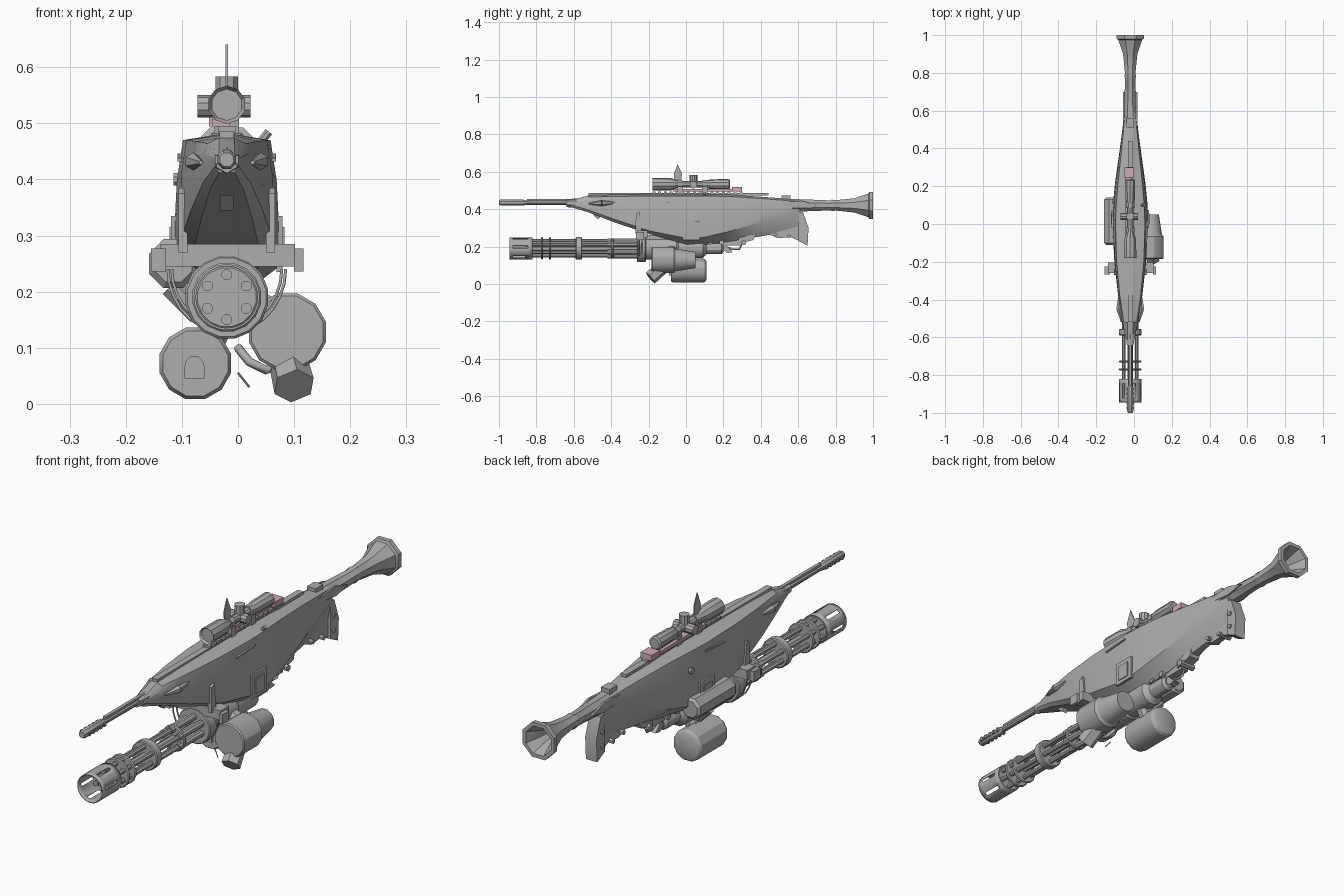
import bpy, bmesh, math
from mathutils import Vector

cube = bpy.data.objects.get("Cube")
if cube:
    bpy.data.objects.remove(cube, do_unlink=True)

CX = -0.02      # centre line of the weapon
GZ = 0.19       # height of the rotary gun axis
SZ = 0.533      # height of the scope axis


def material(name, rgb):
    m = bpy.data.materials.new(name)
    m.use_nodes = True
    color = (*rgb, 1)
    m.diffuse_color = color
    m.node_tree.nodes["Principled BSDF"].inputs["Base Color"].default_value = color
    return m


GREY = material("steel grey", (0.42, 0.42, 0.42))
PINK = material("pale pink", (0.62, 0.40, 0.48))


def finish(name, bm, mat=GREY, angle=30):
    bmesh.ops.recalc_face_normals(bm, faces=bm.faces)
    mesh = bpy.data.meshes.new(name)
    bm.to_mesh(mesh)
    bm.free()
    ob = bpy.data.objects.new(name, mesh)
    bpy.context.collection.objects.link(ob)
    mesh.materials.append(mat)
    bpy.ops.object.select_all(action="DESELECT")
    ob.select_set(True)
    bpy.context.view_layer.objects.active = ob
    bpy.ops.object.shade_smooth_by_angle(angle=math.radians(angle))
    return ob


def loft(name, rings, mat=GREY, closed=True, angle=30):
    """Skin a list of equal rings of points; cap the two ends."""
    bm = bmesh.new()
    rows = [[bm.verts.new(p) for p in ring] for ring in rings]
    n = len(rows[0])
    for a, b in zip(rows, rows[1:]):
        for i in range(n):
            j = (i + 1) % n
            bm.faces.new((a[i], a[j], b[j], b[i]))
    if closed:
        bm.faces.new(rows[0])
        bm.faces.new(rows[-1])
    return finish(name, bm, mat, angle)


def lathe(name, profile, x=CX, z=GZ, sides=12, closed=True, mat=GREY):
    """Turn (y, radius) pairs round an axis along y."""
    turn = [(i + 0.5) * math.tau / sides for i in range(sides)]
    return loft(name, [[(x + r * math.cos(t), y, z + r * math.sin(t)) for t in turn]
                       for y, r in profile], mat, closed)


def rod(name, p0, p1, r0, r1=None, sides=8, mat=GREY):
    p0, p1 = Vector(p0), Vector(p1)
    q = (p1 - p0).to_track_quat("Z", "Y")
    turn = [(i + 0.5) * math.tau / sides for i in range(sides)]
    return loft(name, [[p + q @ Vector((r * math.cos(t), r * math.sin(t), 0)) for t in turn]
                       for p, r in ((p0, r0), (p1, r0 if r1 is None else r1))], mat)


def box(name, x0, x1, y0, y1, z0, z1, mat=GREY):
    return loft(name, [[(x0, y, z0), (x1, y, z0), (x1, y, z1), (x0, y, z1)]
                       for y in (y0, y1)], mat)


def plate(name, outline, x, half, mat=GREY):
    """Extrude a (y, z) outline across x."""
    return loft(name, [[(x + s * half, y, z) for y, z in outline] for s in (-1, 1)], mat)


def tube(name, points, radius):
    curve = bpy.data.curves.new(name, "CURVE")
    curve.dimensions = "3D"
    curve.bevel_depth = radius
    curve.bevel_resolution = 1
    spline = curve.splines.new("POLY")
    spline.points.add(len(points) - 1)
    for sp, p in zip(spline.points, points):
        sp.co = (*p, 1)
    ob = bpy.data.objects.new(name, curve)
    curve.materials.append(GREY)
    bpy.context.collection.objects.link(ob)
    return ob


# Hull: y, top z, shoulder half width, widest half width, crease z, keel z, keel half width
stations = [(-.62, .445, .014, .020, .425, .412, .014),
            (-.52, .474, .034, .042, .395, .382, .030),
            (-.38, .478, .055, .064, .345, .328, .046),
            (-.20, .480, .072, .084, .285, .268, .060),
            (0.0, .480, .078, .094, .245, .212, .050),
            (.10, .480, .074, .092, .250, .210, .030),
            (.22, .478, .064, .080, .278, .225, .020),
            (.42, .465, .043, .052, .335, .258, .014),
            (.61, .450, .024, .028, .388, .290, .010)]
rings = []
for y, top, ws, wm, zc, zk, wk in stations:
    d = top - zc
    side = [(wk, zk), (wm, zc), (wm * .99, zc + d * .3), ((wm + ws) / 2 + .003, zc + d * .65),
            (ws, top - .01), (.014, top)]
    rings.append([(CX + w, y, z) for w, z in side] + [(CX - w, y, z) for w, z in reversed(side)])
loft("hull", rings, angle=28)

# Hull details, both sides
for s, label in ((1, "left"), (-1, "right")):
    rod(f"{label}_nose_vent_front", (CX + s * .046, -.52, .43), (CX + s * .060, -.45, .432), .004, .016, 6)
    rod(f"{label}_nose_vent_back", (CX + s * .060, -.45, .432), (CX + s * .058, -.37, .434), .016, .003, 6)
    plate(f"{label}_hull_strip", [(-.10, .432), (.02, .440), (.02, .446), (-.10, .438)], CX + s * .082, .006)
    plate(f"{label}_lug", [(-.27, .27), (-.235, .27), (-.25, .385), (-.268, .375)], CX + s * .078, .008)
    x = CX + s * .094
    box(f"{label}_hatch", x - .005, x + .005, -.02, .075, .235, .335)
    box(f"{label}_hatch_lid", x - .008, x + .009, 0, .055, .25, .315)
    plate(f"{label}_tail_fin", [(.40, .43), (.62, .405), (.70, .42), (.62, .445)], CX + s * .034, .004)
rod("side_stud", (CX - .07, .12, .40), (CX - .095, .12, .40), .012)
rod("top_stud", (.035, .1, .46), (.055, .1, .485), .008)
rod("nose_lamp", (CX, -.64, .432), (CX, -.55, .432), .021, .028, 6)
plate("nose_scoop", [(-.50, .372), (-.47, .345), (-.45, .37)], CX, .012)

# Upper barrel and muzzle brake
rod("upper_barrel", (CX, -.99, .435), (CX, -.58, .435), .011, .014, 10)
lathe("muzzle_brake", [(-1, .013), (-.99, .018), (-.87, .017), (-.85, .011)], z=.435, sides=8)
for i in range(5):
    y = -.98 + i * .025
    box("brake_port", CX - .021, CX + .021, y, y + .012, .427, .443)
box("barrel_rail", CX - .007, CX + .007, -.85, -.56, .443, .454)

# Rear exhaust: tapering tube and open eight-sided bell
lathe("exhaust_bell", [(.42, .043), (.60, .036), (.77, .029), (.78, .033), (.80, .030), (.90, .041),
                       (.975, .068), (.98, .078), (1, .078), (1, .062), (.93, .030), (.80, .018)],
      z=.42, sides=8)
box("exhaust_clamp", CX - .02, CX + .02, .51, .56, .44, .472)

# Tail block and its brackets
plate("tail_bracket", [(.42, .275), (.49, .245), (.56, .25), (.62, .225), (.62, .34), (.45, .31)], CX, .014)
plate("tail_pad", [(.60, .23), (.65, .205), (.655, .30), (.625, .385), (.60, .385)], CX, .026)
for y, z in ((.48, .265), (.55, .255), (.62, .26), (.62, .32)):
    rod("tail_bolt", (CX - .032, y, z), (CX + .032, y, z), .010, sides=6)

# Top rail, pink insert and scope
box("top_rail", CX - .013, CX + .013, -.52, .44, .474, .486)
for i in range(16):
    y = -.18 + i * .031
    box("rail_tooth", CX - .016, CX + .016, y, y + .016, .484, .495)
box("pink_rail", CX - .026, CX + .005, -.07, .30, .494, .508, PINK)
box("pink_sight", CX - .032, CX + .020, .245, .30, .494, .518, PINK)
lathe("scope", [(-.17, .028), (-.18, .034), (-.08, .033), (-.04, .018), (.10, .018), (.13, .026),
                (.23, .028), (.235, .022)], z=SZ, sides=10)
rod("scope_turret_top", (CX, .04, SZ), (CX, .04, .583), .021, sides=10)
rod("scope_turret_sides", (CX - .052, .04, SZ - .003), (CX + .042, .04, SZ - .003), .020, sides=10)
for y in (-.03, .10):
    lathe("scope_ring", [(y - .012, .024), (y + .012, .024)], z=SZ, sides=8)
    box("scope_foot", CX - .022, CX + .022, y - .015, y + .015, .482, .52)
plate("blade_fin", [(-.06, .55), (-.066, .585), (-.045, .64), (-.022, .59), (-.025, .55)], CX, .002)

# Rotary gun: slotted shroud
bm = bmesh.new()
N = 24
rows = [[bm.verts.new((CX + .059 * math.cos(i * math.tau / N), y, GZ + .059 * math.sin(i * math.tau / N)))
         for i in range(N)] for y in (-.945, -.925, -.845, -.82)]
for k in range(3):
    for i in range(N):
        if k != 1 or i % 4:
            j = (i + 1) % N
            bm.faces.new((rows[k][i], rows[k][j], rows[k + 1][j], rows[k + 1][i]))
shroud = finish("gun_shroud", bm)
shroud.modifiers.new("wall", "SOLIDIFY").thickness = .004

# Barrels, clamps and spindle
for i in range(6):
    a = math.pi / 2 + i * math.tau / 6
    x, z = CX + .040 * math.cos(a), GZ + .040 * math.sin(a)
    rod("gun_barrel", (x, -.86, z), (x, -.2, z), .010, sides=8)
    rod("barrel_sleeve", (x, -.42, z), (x, -.2, z), .014, sides=8)
rod("gun_spindle", (CX, -.83, GZ), (CX, -.2, GZ), .016, sides=6)
for y0, y1, r in ((-.835, -.82, .057), (-.775, -.765, .062), (-.733, -.723, .062), (-.59, -.555, .061),
                  (-.40, -.385, .054), (-.262, -.215, .075)):
    lathe("barrel_clamp", [(y0, r - .004), (y0 + .004, r), (y1 - .004, r), (y1, r - .004)], sides=16)
lathe("gun_receiver", [(-.22, .062), (-.05, .062), (-.04, .054), (.09, .054), (.11, .032), (.19, .032),
                       (.20, .02)], sides=12)

# Gun mount under the hull
box("mount_crossbar", -.138, .102, -.26, -.205, .245, .285)
for x0, x1 in ((-.155, -.128), (.10, .117)):
    box("mount_end", x0, x1, -.268, -.225, .236, .277)
box("mount_spine", CX - .035, CX + .035, -.22, .12, .215, .262)
for r, y in ((.105, -.25), (.098, -.235)):
    tube("carry_hoop", [(CX + r * math.cos(a), y, .24 - r * 1.08 * math.sin(a))
                        for a in [i * math.pi / 14 for i in range(15)]], .003)

# Feed drums, motor housing and ejector
lathe("motor_housing", [(-.11, .036), (-.10, .047), (.13, .047), (.14, .036)], x=-.115, z=.25, sides=8)
rod("housing_arm", (-.12, .02, .21), (-.07, .02, .16), .022)
lathe("ammo_drum", [(-.08, .060), (-.07, .066), (.095, .066), (.105, .060), (.11, .05)], x=-.076, z=.072)
box("drum_latch", -.095, -.06, -.09, -.078, .045, .068)
rod("drum_cap", (-.078, -.088, .068), (-.078, -.078, .068), .018)
rod("drum_link", (-.05, .02, .11), (CX, .02, .17), .028)
lathe("feed_drum", [(-.185, .066), (-.18, .071), (-.065, .071), (-.055, .062), (.05, .045)], x=.088, z=.128)
rod("feed_link", (.06, -.08, .15), (CX, -.08, GZ), .04)
rod("ejector", (.083, -.11, .10), (.100, -.19, .032), .034, .038, 6)
tube("feed_cable", [(.0, -.12, .10), (.02, -.15, .075), (.05, -.15, .06), (.07, -.13, .07)], .008)
rod("cable_pin", (0, -.15, .055), (.02, -.16, .03), .002)

# Rear grip and trigger parts below the hull
box("grip_beam", CX - .018, CX + .018, .10, .30, .205, .232)
plate("grip", [(.17, .21), (.21, .21), (.25, .17), (.22, .165)], CX, .015)
plate("trigger_block", [(.28, .215), (.36, .235), (.37, .265), (.28, .25)], CX, .024)
tube("trigger_guard", [(CX, .21, .20), (CX, .25, .185), (CX, .285, .185), (CX, .30, .215)], .005)
for y in (.13, .19, .31):
    rod("grip_bolt", (CX - .036, y, .222), (CX + .036, y, .222), .014, sides=6)
